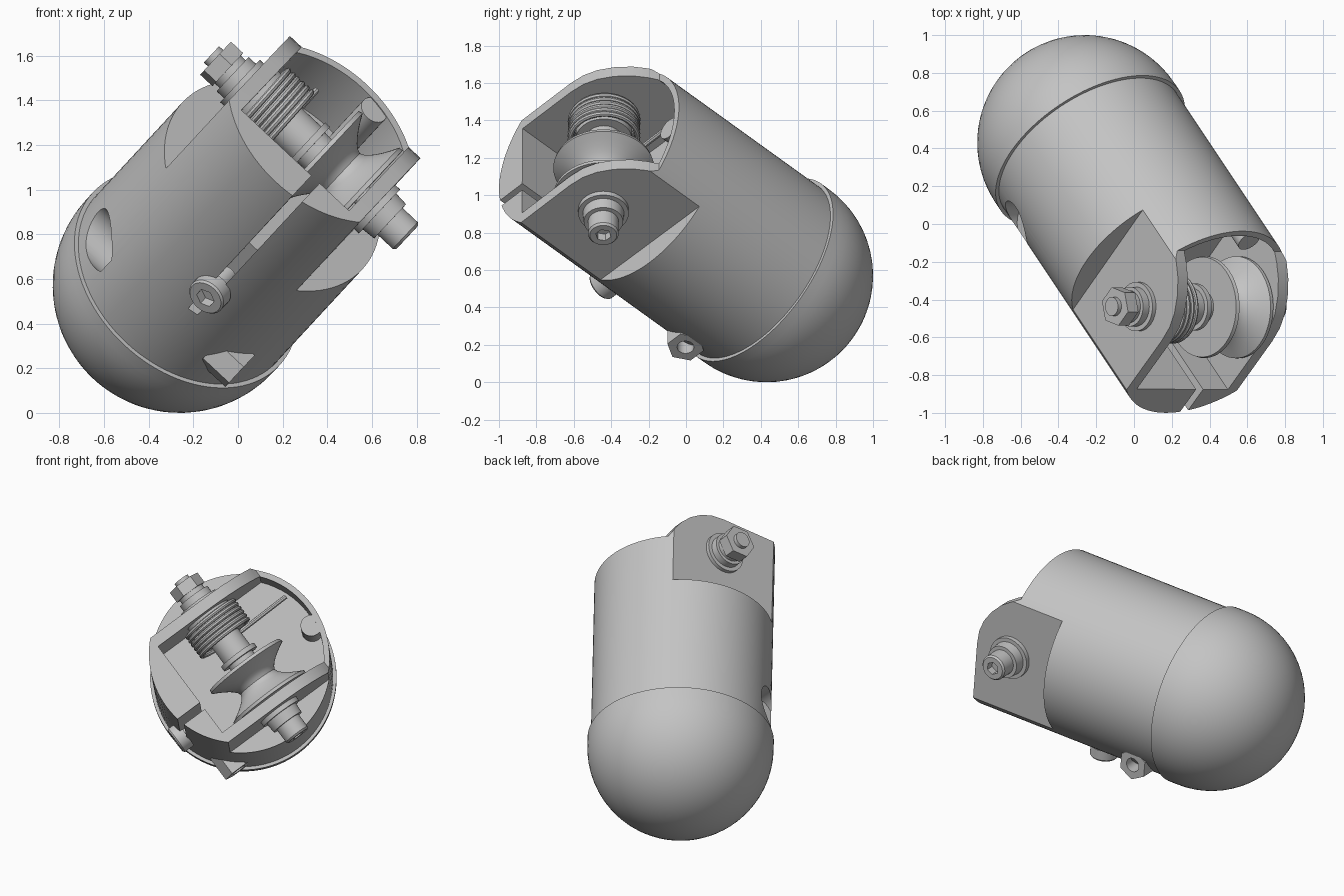
import bpy, bmesh
from math import sin, cos, pi, radians
from mathutils import Matrix, Vector

cube = bpy.data.objects.get("Cube")
if cube:
    bpy.data.objects.remove(cube)

grey = bpy.data.materials.new("mid grey")
grey.use_nodes = True
colour = (0.55, 0.55, 0.55, 1)
grey.diffuse_color = colour
grey.node_tree.nodes["Principled BSDF"].inputs["Base Color"].default_value = colour

# Local frame: X along the pulley bolt, Y across it, Z along the capsule
long_axis = Vector((0.476, -0.714, 0.514)).normalized()
bolt_axis = Vector((0.727, 0, -0.686))
cross_axis = long_axis.cross(bolt_axis).normalized()
bolt_axis = cross_axis.cross(long_axis)
PLACE = Matrix((bolt_axis, cross_axis, long_axis)).transposed().to_4x4()
PLACE.translation = (-0.26, 0.43, 0.57)

# Turn a shape's own z axis onto a local axis
ALONG_Z = Matrix.Identity(4)
ALONG_X = Matrix(((0, 0, 1, 0), (1, 0, 0, 0), (0, 1, 0, 0), (0, 0, 0, 1)))
ALONG_Y = ALONG_X @ ALONG_X

R = 0.55        # tube radius
FLAT = 0.40     # outer face of the cheeks
INNER = 0.33    # inner face of the cheeks
PULLEY_Z = 1.218
parts = []


def make(name, bm, axis, at):
    bmesh.ops.recalc_face_normals(bm, faces=bm.faces)
    bm.transform(Matrix.Translation(at) @ axis)
    if axis.determinant() < 0:
        bmesh.ops.reverse_faces(bm, faces=bm.faces)
    mesh = bpy.data.meshes.new(name)
    bm.to_mesh(mesh)
    bm.free()
    ob = bpy.data.objects.new(name, mesh)
    bpy.context.scene.collection.objects.link(ob)
    mesh.materials.append(grey)
    parts.append(ob)
    return ob


def lathe(name, profile, axis=ALONG_Z, at=(0, 0, 0), steps=48):
    """Revolve (position, radius) pairs around the axis."""
    bm = bmesh.new()
    verts = [bm.verts.new((r, 0, p)) for p, r in profile]
    edges = [bm.edges.new(pair) for pair in zip(verts, verts[1:])]
    bmesh.ops.spin(bm, geom=verts + edges, cent=(0, 0, 0), axis=(0, 0, 1),
                   angle=2 * pi, steps=steps, use_duplicate=False)
    bmesh.ops.remove_doubles(bm, verts=bm.verts, dist=1e-5)
    return make(name, bm, axis, at)


def rod(name, lo, hi, r, axis, at, steps=48):
    return lathe(name, [(lo, 0), (lo, r), (hi, r), (hi, 0)], axis, at, steps)


def prism(name, points, lo, hi, axis=ALONG_Z, at=(0, 0, 0)):
    bm = bmesh.new()
    face = bm.faces.new([bm.verts.new((x, y, lo)) for x, y in points])
    top = bmesh.ops.extrude_face_region(bm, geom=[face])["geom"]
    bmesh.ops.translate(bm, vec=(0, 0, hi - lo),
                        verts=[g for g in top if isinstance(g, bmesh.types.BMVert)])
    return make(name, bm, axis, at)


def rect(x0, x1, y0, y1):
    return [(x0, y0), (x1, y0), (x1, y1), (x0, y1)]


def boolean(ob, other, operation="DIFFERENCE"):
    mod = ob.modifiers.new("cut", "BOOLEAN")
    mod.object, mod.operation, mod.solver = other, operation, "EXACT"
    bpy.context.view_layer.objects.active = ob
    bpy.ops.object.modifier_apply(modifier=mod.name)
    parts.remove(other)
    bpy.data.objects.remove(other)


# Capsule body: slightly wider dome, then the tube
dome = [(-0.57 * cos(radians(a)), 0.57 * sin(radians(a))) for a in range(0, 91, 5)]
body = lathe("body", dome + [(0.06, 0.57), (0.06, R), (1.7, R), (1.7, 0)], steps=96)

# Shaped open end: high at the front, rounded down to a lower back rim
end = [(-0.8, 1.46), (0, 1.47), (0.09, 1.462), (0.17, 1.435), (0.25, 1.385),
       (0.32, 1.32), (0.37, 1.25), (0.4, 1.195), (0.8, 1.195), (0.8, 2), (-0.8, 2)]
boolean(body, prism("end_cutter", end, -1, 1, ALONG_X))

# Flats outside the two cheeks
for side in (-1, 1):
    x0, x1 = sorted((side * FLAT, side))
    boolean(body, prism("flat_cutter", rect(x0, x1, -1, 1), 0.87, 2))

# Pocket: flat on three sides, following the round wall at the back
a0 = 50.5
arc = [(0.515 * cos(radians(a0 + i * (180 - 2 * a0) / 16)),
        0.515 * sin(radians(a0 + i * (180 - 2 * a0) / 16))) for i in range(17)]
pocket = [(-INNER, -0.37), (INNER, -0.37)] + arc
boolean(body, prism("pocket_cutter", pocket, 0.86, 2))

# Long slot in the front wall, and the counterbore of the cross bolt
boolean(body, prism("slot_cutter", rect(0.10, 0.15, -0.8, -0.35), 0.48, 2))
boolean(body, rod("bore_cutter", -0.8, -0.3, 0.113, ALONG_X, (0, -0.36, 0.24)))

# Rounded rib inside the back wall
rod("back_rib", 0.8, 1.19, 0.065, ALONG_Z, (0.1, 0.47, 0), 32)

# Cross bolt nut
cross_nut = rod("cross_nut", 0.3, 0.46, 0.1, ALONG_X, (0, -0.37, 0.24), 6)
boolean(cross_nut, rod("nut_cutter", 0.35, 0.6, 0.045, ALONG_X, (0, -0.37, 0.24), 24))

# Socket screw sitting in the slot
spot = (0.125, 0, 0.66)
screw = lathe("slot_screw", [(-0.595, 0), (-0.595, 0.08), (-0.585, 0.088),
                             (-0.52, 0.088), (-0.52, 0.05), (-0.4, 0.05), (-0.4, 0)],
              ALONG_Y, spot, 32)
boolean(screw, rod("socket_cutter", -0.7, -0.55, 0.045, ALONG_Y, spot, 6))

# Pulley bolt assembly
hub = (0, 0, PULLEY_Z)
rod("axle", -0.6, 0.5, 0.05, ALONG_X, hub, 32)
rod("hex_nut", -0.575, -0.5, 0.105, ALONG_X, hub, 6)
lathe("nut_bushing", [(-0.51, 0), (-0.51, 0.085), (-0.47, 0.085), (-0.47, 0.105),
                      (-0.425, 0.105), (-0.425, 0.13), (-0.39, 0.13), (-0.39, 0)],
      ALONG_X, hub)
lathe("head_bushing", [(0.39, 0), (0.39, 0.135), (0.43, 0.135), (0.43, 0.11),
                       (0.495, 0.105), (0.495, 0)], ALONG_X, hub)
bolt_head = lathe("bolt_head", [(0.49, 0), (0.49, 0.082), (0.588, 0.082),
                                (0.6, 0.072), (0.6, 0)], ALONG_X, hub)
boolean(bolt_head, rod("socket_cutter", 0.55, 0.7, 0.042, ALONG_X, hub, 6))

# Spool inside the spring, with a collar against the pulley
lathe("spool", [(-0.33, 0), (-0.33, 0.15), (-0.15, 0.15), (-0.15, 0.1), (-0.02, 0.1),
                (-0.02, 0.125), (0.01, 0.125), (0.01, 0.09), (0.07, 0.09), (0.07, 0)],
      ALONG_X, hub)

# Pulley with a smooth hourglass groove
groove = [(0.075 + 0.225 * i / 12, 0.13 + 0.14 * abs(i / 6 - 1) ** 1.6) for i in range(13)]
lathe("pulley", [(0.055, 0), (0.055, 0.265)] + groove + [(0.32, 0.27), (0.32, 0)],
      ALONG_X, hub, 64)

# Torsion spring with one straight arm
turns, per_turn = 6, 32
coil = [(-0.31 + 0.17 * i / (turns * per_turn),
         0.18 * sin(2 * pi * i / per_turn),
         PULLEY_Z - 0.18 * cos(2 * pi * i / per_turn))
        for i in range(turns * per_turn + 1)]
coil.append((-0.15, 0.46, PULLEY_Z - 0.18))
curve = bpy.data.curves.new("spring", "CURVE")
curve.dimensions = "3D"
curve.bevel_depth = 0.0145
curve.bevel_resolution = 2
curve.use_fill_caps = True
spline = curve.splines.new("POLY")
spline.points.add(len(coil) - 1)
for point, co in zip(spline.points, coil):
    point.co = (*co, 1)
spring = bpy.data.objects.new("spring", curve)
bpy.context.scene.collection.objects.link(spring)
curve.materials.append(grey)
bpy.ops.object.select_all(action="DESELECT")
spring.select_set(True)
bpy.context.view_layer.objects.active = spring
bpy.ops.object.convert(target="MESH")
parts.append(bpy.context.view_layer.objects.active)

# Tilt everything into place and shade
bpy.ops.object.select_all(action="DESELECT")
for ob in parts:
    ob.data.transform(PLACE)
    ob.select_set(True)
bpy.context.view_layer.objects.active = body
bpy.ops.object.shade_smooth_by_angle(angle=radians(30))
